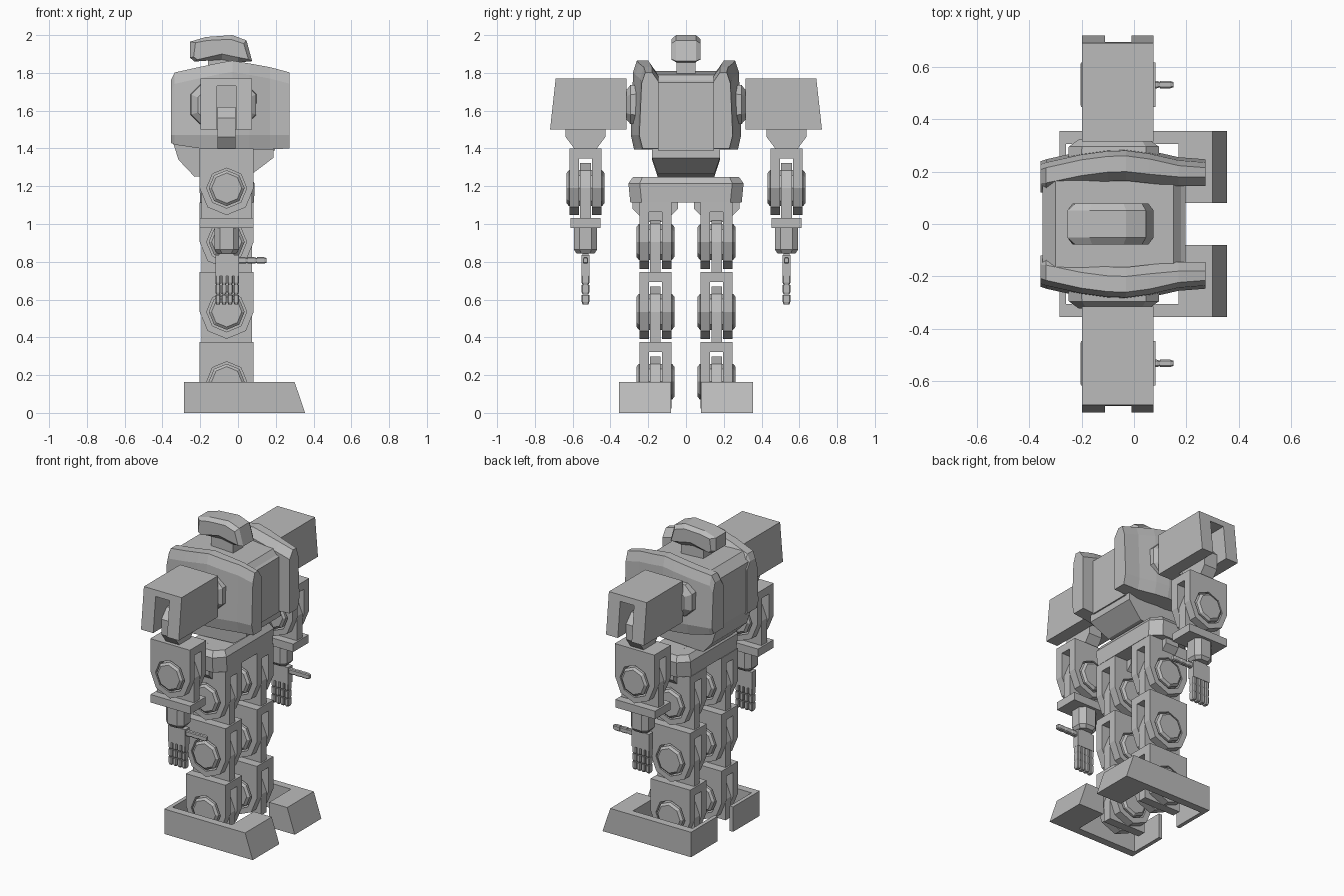
import bpy, bmesh, math

if "Cube" in bpy.data.objects:
    bpy.data.objects.remove(bpy.data.objects["Cube"])

grey = bpy.data.materials.new("plain grey")
grey.diffuse_color = (0.5, 0.5, 0.5, 1)
grey.use_nodes = True
grey.node_tree.nodes["Principled BSDF"].inputs["Base Color"].default_value = grey.diffuse_color
CX = -0.06  # limb centre line


def loft(name, rings, mirror=False, closed=False):
    """Skin equal-length rings of points; cap the ends unless closed."""
    bm = bmesh.new()
    vs = [[bm.verts.new(p) for p in r] for r in rings]
    n, m = len(rings[0]), len(rings)
    for i in range(m if closed else m - 1):
        a, b = vs[i], vs[(i + 1) % m]
        for j in range(n):
            k = (j + 1) % n
            bm.faces.new((a[j], a[k], b[k], b[j]))
    if not closed:
        bm.faces.new(vs[0])
        bm.faces.new(vs[-1])
    bmesh.ops.recalc_face_normals(bm, faces=bm.faces)
    me = bpy.data.meshes.new(name)
    bm.to_mesh(me)
    bm.free()
    me.materials.append(grey)
    ob = bpy.data.objects.new(name, me)
    bpy.context.collection.objects.link(ob)
    if mirror:
        mod = ob.modifiers.new("Mirror", 'MIRROR')
        mod.use_axis = (False, True, False)
        mod.use_mirror_merge = False
    return ob


def at(axis, pts, d):
    if axis == 'x':
        return [(d, p, q) for p, q in pts]
    if axis == 'y':
        return [(p, d, q) for p, q in pts]
    return [(p, q, d) for p, q in pts]


def prism(name, axis, pts, a, b, mirror=True):
    return loft(name, [at(axis, pts, a), at(axis, pts, b)], mirror)


def box(name, x, y, z, mirror=True):
    pts = [(x[0], y[0]), (x[1], y[0]), (x[1], y[1]), (x[0], y[1])]
    return prism(name, 'z', pts, z[0], z[1], mirror)


def octagon(u, v, r, turn=0.0):
    return [(u + r * math.cos(math.pi * (i + turn) / 4), v + r * math.sin(math.pi * (i + turn) / 4))
            for i in range(8)]


def chamfered(x0, x1, y0, y1, c):
    return [(x0 + c, y0), (x1 - c, y0), (x1, y0 + c), (x1, y1 - c),
            (x1 - c, y1), (x0 + c, y1), (x0, y1 - c), (x0, y0 + c)]


def joint(name, y, z, foot=False):
    """Fork with round-ended side plates, a hinge pin and a tongue from below."""
    w, top = 0.143, 0.21
    low = octagon(CX, z, 0.143)
    outer = [(CX + w, z), (CX + w, z + top), (CX, z + top), (CX - w, z + top), (CX - w, z)] + low[5:]
    hole = octagon(CX, z, 0.106)
    for s in (-1, 1):
        a, b = y + s * 0.034, y + s * 0.085
        loft(name + "_fork_plate", [at('y', outer, a), at('y', outer, b),
                                    at('y', hole, b), at('y', hole, a)], True, True)
    box(name + "_fork_bridge", (CX - w, CX + w), (y - 0.034, y + 0.034), (z + 0.158, z + top))
    big, small = octagon(CX, z, 0.095), octagon(CX, z, 0.08)
    loft(name + "_hinge_pin", [at('y', small, y - 0.1), at('y', big, y - 0.088),
                               at('y', big, y + 0.088), at('y', small, y + 0.1)], True)
    up = octagon(CX, z, 0.133)[:5]
    bot = z - (0.135 if foot else 0.16)
    prism(name + "_tongue", 'y', up + [(CX - 0.133, bot), (CX + 0.133, bot)], y - 0.028, y + 0.028)


# head and neck
prof = [(-.254, 1.88), (-.254, 1.965), (-.17, 1.99), (-.03, 2.0), (.045, 1.972),
        (.075, 1.862), (0, 1.855), (-.085, 1.87), (-.23, 1.86)]
side = [(-.235, 1.885), (-.225, 1.96), (-.16, 1.972), (-.04, 1.978), (.03, 1.955),
        (.055, 1.872), (0, 1.882), (-.085, 1.9), (-.215, 1.87)]
loft("head", [at('y', side, -.078), at('y', prof, -.052), at('y', prof, .052), at('y', side, .078)])
box("neck", (-.16, .0), (-.05, .05), (1.76, 1.88), False)

# torso core, narrowing in y towards the waist
core = [(.187, 1.35), (.187, 1.75), (.15, 1.79), (-.3, 1.81), (-.35, 1.76),
        (-.35, 1.45), (-.315, 1.34), (-.23, 1.25), (.075, 1.265)]


def core_side(s):
    return [(x, s * (.15 if z < 1.3 else .18), z) for x, z in core]


loft("torso", [core_side(-1), core_side(1)])
prism("chest_plate", 'y', [(.18, 1.39), (.196, 1.39), (.196, 1.75), (.18, 1.76)], -.148, .148, False)

# arched chest side armour, lofted front to back: x, inner y, outer y, top z, bottom z
rings = []
for x, yi, yo, zt, zb in ((-.356, .12, .228, 1.76, 1.43), (-.335, .122, .235, 1.802, 1.42),
                          (-.2, .15, .265, 1.832, 1.4), (-.1, .163, .278, 1.853, 1.395),
                          (-.03, .165, .28, 1.865, 1.395), (.06, .155, .268, 1.85, 1.395),
                          (.17, .145, .243, 1.83, 1.395), (.272, .145, .235, 1.803, 1.4)):
    rings.append([(x, yi, zb), (x, yi, zt - .05), (x, yi + .035, zt), (x, yo - .02, zt),
                  (x, yo, zt - .06), (x, yo + .012, 1.47), (x, yo - .005, zb)])
loft("side_armour", rings, True)

# shoulder mounts
CS = -.077
loft("shoulder_mount", [at('y', chamfered(CS - .175, CS + .175, 1.525, 1.74, .05), .24),
                        at('y', chamfered(CS - .172, CS + .172, 1.53, 1.735, .05), .295),
                        at('y', chamfered(CS - .135, CS + .135, 1.56, 1.7, .03), .322)], True)

# upper arm shell: slotted cover with a slanted outer end
u = [(-.198, 1.5), (-.11, 1.5), (-.11, 1.73), (-.01, 1.73), (-.01, 1.5),
     (.075, 1.5), (.075, 1.77), (-.198, 1.77)]
loft("upper_arm_shell", [at('y', u, .40), [(x, .69 + (1.77 - z) * .11, z) for x, z in u]], True)
box("upper_arm_root", (-.198, .075), (.315, .40), (1.5, 1.77))
AY = .532
prism("upper_arm_link", 'x', [(AY - .06, 1.4), (AY + .06, 1.4), (AY + .105, 1.46), (AY + .105, 1.56),
                              (AY + .05, 1.62), (AY - .05, 1.62), (AY - .105, 1.56), (AY - .105, 1.46)],
      -.108, -.012)

# elbows, wrists and hands
joint("elbow", AY, 1.19)
box("wrist_cuff", (-.205, .083), (AY - .08, AY + .08), (.98, 1.032))
loft("wrist", [at('z', chamfered(-.125, .005, AY - .062, AY + .062, .03), .985),
               at('z', chamfered(-.125, .005, AY - .062, AY + .062, .03), .865),
               at('z', chamfered(-.11, -.01, AY - .048, AY + .048, .025), .845)], True)
box("hand_stem", (-.1, -.02), (AY - .017, AY + .017), (.8, .85))
box("palm", (-.12, .005), (AY - .022, AY + .022), (.725, .835))
for f in range(4):
    x = -.12 + f * .0322
    for k in range(3):
        z = .727 - k * .051
        loft("finger_segment", [at('z', chamfered(x, x + .028, AY - .02, AY + .02, .005), z),
                                at('z', chamfered(x, x + .028, AY - .02, AY + .02, .005), z - .038),
                                at('z', chamfered(x + .004, x + .024, AY - .015, AY + .015, .004), z - .05)], True)
for k in range(3):
    x = .0 + k * .05
    loft("thumb_segment", [at('x', chamfered(AY - .014, AY + .014, .79, .824, .005), x),
                           at('x', chamfered(AY - .014, AY + .014, .79, .824, .005), x + .038),
                           at('x', chamfered(AY - .01, AY + .01, .795, .819, .004), x + .05)], True)

# pelvis
loft("pelvis", [at('z', chamfered(-.2, .085, -.295, .295, .06), 1.115),
                at('z', chamfered(-.205, .088, -.305, .305, .06), 1.215),
                at('z', chamfered(-.18, .065, -.28, .28, .05), 1.25)], False)

# legs: three hinged joints each
LY = .162
prism("hip_link", 'x', octagon(LY, 1.13, .13, .5), -.108, -.012)
for name, z in (("hip", .905), ("knee", .535), ("ankle", .165)):
    joint(name, LY, z, name == "ankle")

# feet: frames open towards the inside, with a slanted toe
base = [(-.285, .08), (.355, .08), (.355, .355), (-.285, .355)]
foot = [(.17, .08), (.355, .08), (.355, .355), (-.285, .355),
        (-.285, .08), (-.26, .08), (-.26, .305), (.17, .305)]
loft("foot", [at('z', foot, 0), [(.30 if x > .3 else x, y, .163) for x, y in foot]], True)
